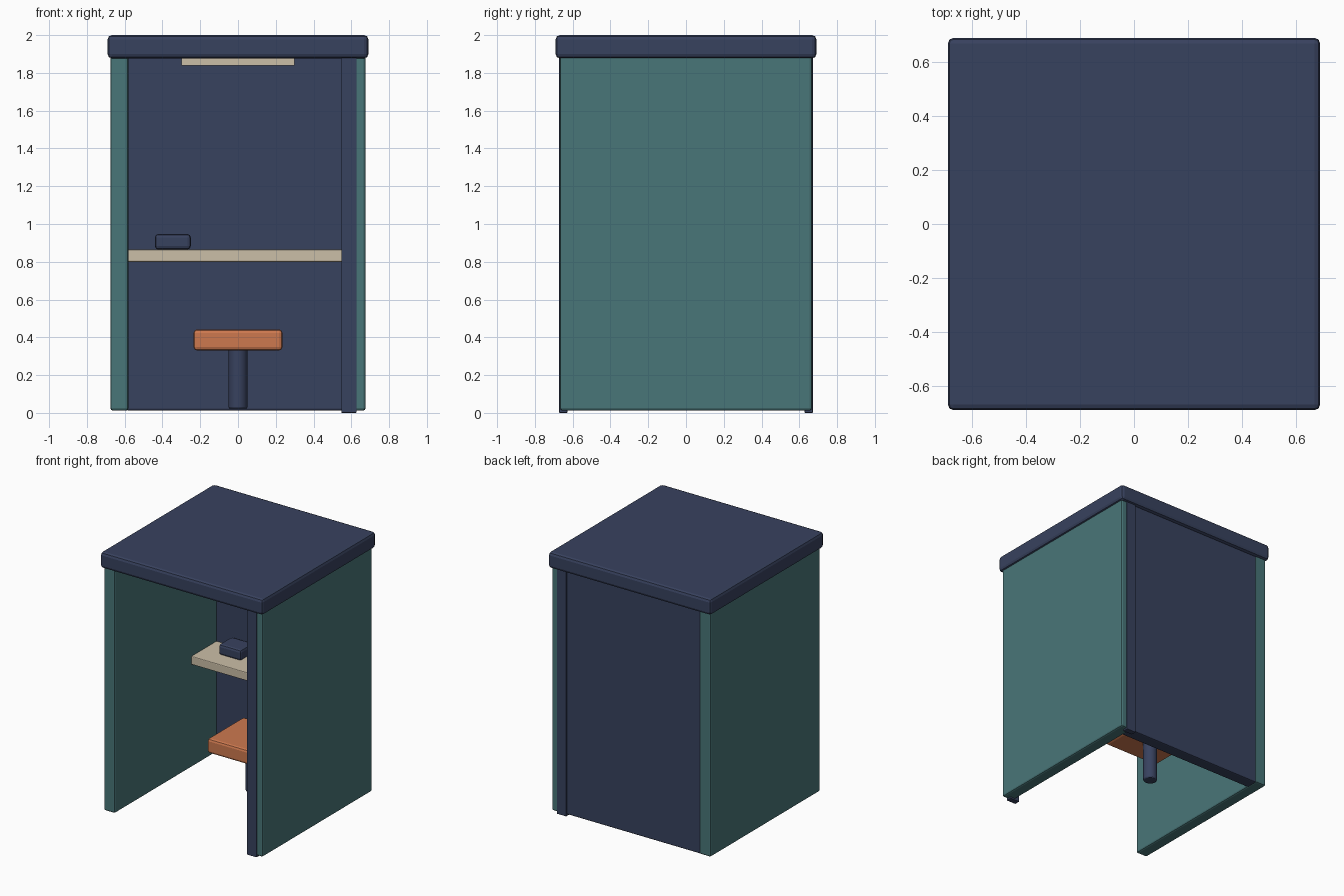
import bpy, bmesh, math

if "Cube" in bpy.data.objects:
    bpy.data.objects.remove(bpy.data.objects["Cube"])


def material(name, r, g, b):
    m = bpy.data.materials.new(name)
    m.diffuse_color = (r, g, b, 1)
    m.use_nodes = True
    m.node_tree.nodes["Principled BSDF"].inputs["Base Color"].default_value = m.diffuse_color
    return m


NAVY = material("navy", 0.039, 0.054, 0.113)
TEAL = material("teal", 0.066, 0.180, 0.188)
ORANGE = material("orange", 0.610, 0.190, 0.078)
CREAM = material("cream", 0.600, 0.520, 0.390)


def finish(name, bm, mat, bevel):
    mesh = bpy.data.meshes.new(name)
    bm.to_mesh(mesh)
    bm.free()
    mesh.materials.append(mat)
    ob = bpy.data.objects.new(name, mesh)
    bpy.context.collection.objects.link(ob)
    if bevel:
        mod = ob.modifiers.new("soft_edges", 'BEVEL')
        mod.width = bevel
        mod.segments = 2
        mod.limit_method = 'ANGLE'
        mod.angle_limit = math.radians(40)
    return ob


def box(name, xs, ys, zs, mat, bevel=0.0):
    """Box from its extents on each axis."""
    bm = bmesh.new()
    bmesh.ops.create_cube(bm, size=1)
    for v in bm.verts:
        v.co = [sum(r) / 2 + c * (r[1] - r[0])
                for r, c in zip((xs, ys, zs), v.co)]
    return finish(name, bm, mat, bevel)


def cylinder(name, x, y, zs, radius, mat, bevel):
    bm = bmesh.new()
    bmesh.ops.create_cone(bm, cap_ends=True, segments=24, radius1=radius,
                          radius2=radius, depth=zs[1] - zs[0])
    bmesh.ops.translate(bm, verts=bm.verts, vec=(x, y, sum(zs) / 2))
    ob = finish(name, bm, mat, bevel)
    bpy.context.view_layer.objects.active = ob
    ob.select_set(True)
    bpy.ops.object.shade_smooth_by_angle(angle=math.radians(35))
    ob.select_set(False)
    return ob


# Shell: roof, two side walls, back panel
box("roof", (-0.69, 0.69), (-0.69, 0.69), (1.877, 2.0), NAVY, 0.022)
box("left_wall", (-0.675, -0.58), (-0.667, 0.667), (0.012, 1.89), TEAL, 0.013)
box("right_wall", (0.58, 0.675), (-0.667, 0.667), (0.012, 1.89), TEAL, 0.013)
box("back_panel", (-0.59, 0.59), (0.567, 0.662), (0.012, 1.89), NAVY, 0.01)

# Slim posts at both right-hand corners
for name, s in (("front_post", -1), ("back_post", 1)):
    box(name, (0.547, 0.628), sorted((s * 0.628, s * 0.672)), (0.0, 1.89), NAVY, 0.004)

# Desk with a small device on it
box("desk", (-0.585, 0.585), (0.265, 0.575), (0.80, 0.865), CREAM, 0.006)
box("desk_device", (-0.44, -0.25), (0.39, 0.55), (0.865, 0.947), NAVY, 0.018)

# Stool
box("stool_seat", (-0.235, 0.235), (-0.04, 0.40), (0.33, 0.442), ORANGE, 0.018)
cylinder("stool_stem", 0, 0.18, (0.022, 0.34), 0.05, NAVY, 0.008)

# Ceiling light panel
box("ceiling_light", (-0.30, 0.30), (-0.15, 0.15), (1.838, 1.885), CREAM, 0.004)
